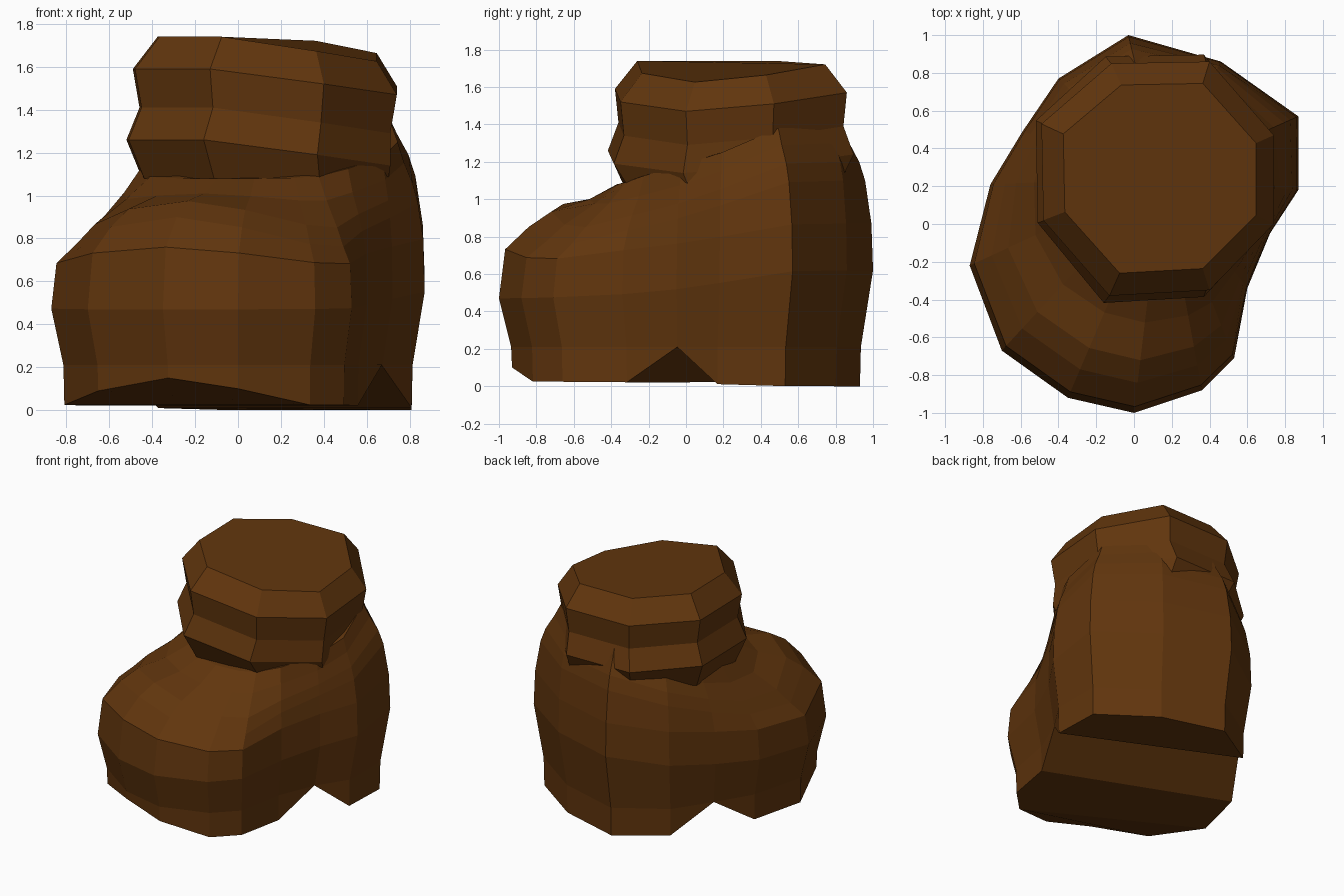
import bpy
import bmesh
from mathutils import Vector

cube = bpy.data.objects.get("Cube")
if cube:
    bpy.data.objects.remove(cube, do_unlink=True)

# Single brown leather colour
leather = bpy.data.materials.new("brown_leather")
leather.use_nodes = True
colour = (0.12, 0.036, 0.004, 1)
leather.diffuse_color = colour
shader = leather.node_tree.nodes["Principled BSDF"]
shader.inputs["Base Color"].default_value = colour
shader.inputs["Roughness"].default_value = 0.8


def loft(bm, rings):
    """Skin a stack of equal-length point rings and return their vertices."""
    stack = [[bm.verts.new(point) for point in ring] for ring in rings]
    for low, high in zip(stack, stack[1:]):
        for i in range(len(low)):
            j = (i + 1) % len(low)
            bm.faces.new((low[i], low[j], high[j], high[i]))
    return stack


def finish(bm, name):
    """Weld, orient and store the mesh as a flat shaded object."""
    bmesh.ops.remove_doubles(bm, verts=bm.verts, dist=0.001)
    bmesh.ops.recalc_face_normals(bm, faces=bm.faces)
    mesh = bpy.data.meshes.new(name)
    bm.to_mesh(mesh)
    bm.free()
    mesh.materials.append(leather)
    obj = bpy.data.objects.new(name, mesh)
    bpy.context.collection.objects.link(obj)
    return obj


# Foot outline, from the toe along the left side to the heel, and the same on the right
left = [(0, -1), (.36, -.88), (.53, -.71), (.6, -.34),
        (.72, -.05), (.87, .18), (.87, .57), (.46, .86)]
right = [(-.35, -.92), (-.7, -.67), (-.87, -.22), (-.76, .21),
         (-.59, .49), (-.4, .77), (-.03, 1)]
outline = [Vector(p) for p in left + right[::-1]]
ankle = Vector((.15, .25))
toe_to_heel = Vector((.38, .92))
sideways = Vector((.92, -.38))


def foot_ring(scale, pull, toe_z, heel_z, crown):
    """Outline pulled towards a round ankle, tilted to the heel, crowned over the toes."""
    ring = []
    for p in outline:
        along = min(1, max(0, (p.dot(toe_to_heel) + .92) / 1.8))
        round_ankle = ankle + (p - ankle).normalized() * .59
        spot = (p * scale).lerp(round_ankle, pull)
        z = toe_z + (heel_z - toe_z) * along ** 2.5
        z -= crown * spot.dot(sideways) ** 2 * (1 - along)
        ring.append(Vector((spot.x, spot.y, z)))
    return ring


# Foot: sole edge, welt, widest line, then over the instep to the ankle
levels = [(.93, 0, .025, 0, 0), (.935, 0, .21, .21, 0), (1, 0, .47, .62, 0),
          (1, .05, .76, .87, .2), (1, .24, .9, 1.1, .42), (1, .42, .975, 1.2, .45),
          (1, .72, 1.01, 1.3, .2), (1, .95, 1.08, 1.39, 0)]
rings = [foot_ring(*level) for level in levels]

# Raised toe edge and the arch in front of the heel
for index, height in {0: .1, 14: .15, 13: .09, 4: .21, 10: .21}.items():
    rings[0][index].z = height

bm = bmesh.new()
stack = loft(bm, rings)
bm.faces.new(stack[-1])
underside = [(12, 13, 14, 0, 1),      # toe bevel
             (1, 2, 3, 11, 12),       # front sole
             (3, 4, 10, 11),          # arch, front wall
             (4, 5, 9, 10),           # arch, rear wall
             (5, 6, 7, 8, 9)]         # heel
for face in underside:
    bm.faces.new([stack[0][i] for i in face])
finish(bm, "boot_foot")

# Cuff: eight-sided double roll, sagging on the left side
octagon = [(-.12, .85), (.4, .86), (.74, .47), (.74, 0),
           (.4, -.35), (-.13, -.38), (-.48, .02), (-.49, .53)]
sag = [.02, .02, .08, .12, .07, 0, 0, 0]
centre = Vector((.13, .25))


def cuff_ring(scale_x, scale_y, shift, z, sagging):
    ring = []
    for p, drop in zip(octagon, sag):
        offset = Vector(p) - centre
        ring.append((centre.x + shift + offset.x * scale_x,
                     centre.y + offset.y * scale_y, z - drop * sagging))
    return ring


bm = bmesh.new()
stack = loft(bm, [cuff_ring(.93, .93, 0, 1.08, .2), cuff_ring(1, 1.06, -.03, 1.26, 1),
                  cuff_ring(.95, .97, 0, 1.41, 1), cuff_ring(1, 1, 0, 1.59, 1),
                  cuff_ring(.83, .81, .01, 1.74, .95)])
bm.faces.new(stack[0])
bm.faces.new(stack[-1])
finish(bm, "boot_cuff")
